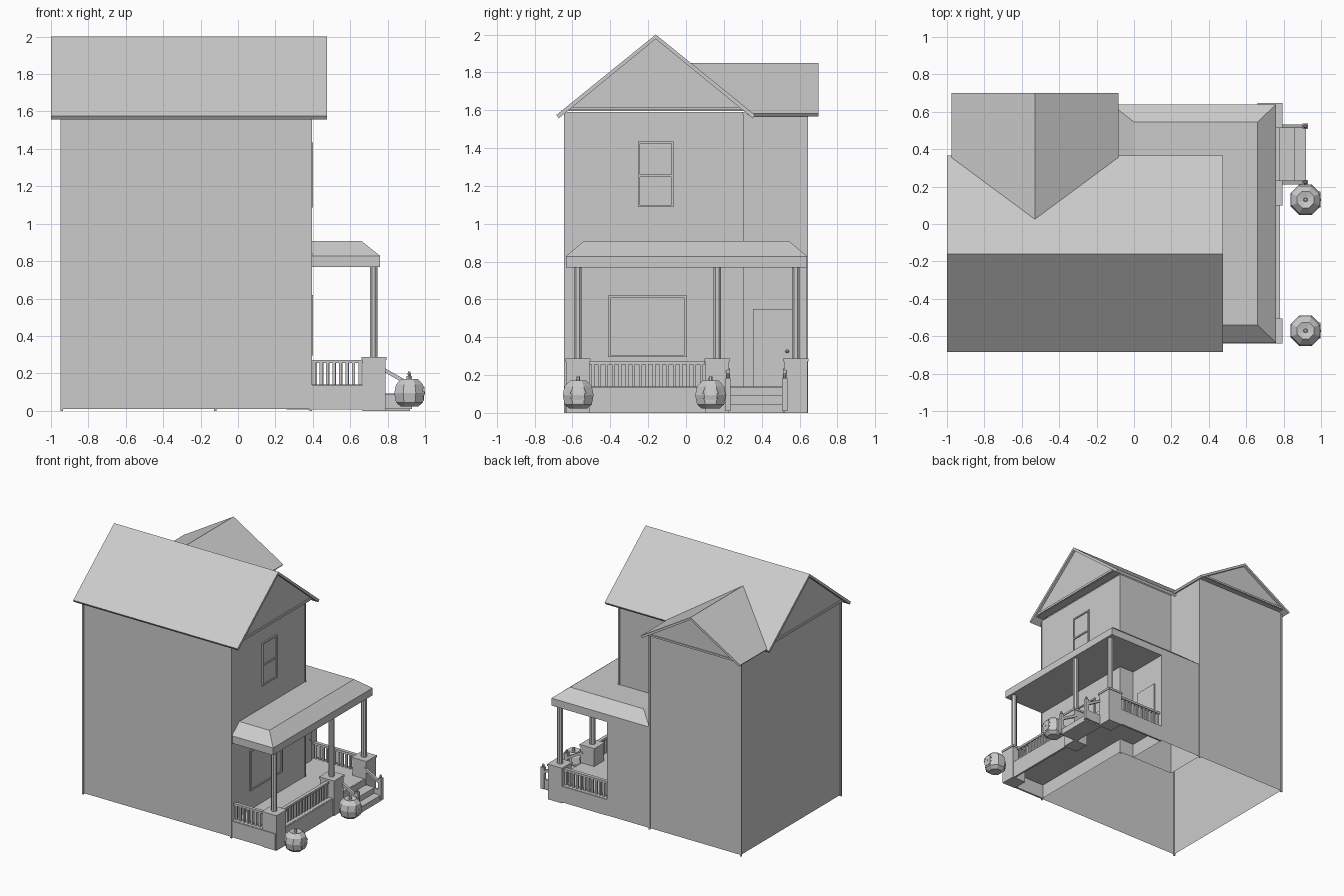
import bpy, bmesh, math
from mathutils import Vector

if "Cube" in bpy.data.objects:
    bpy.data.objects.remove(bpy.data.objects["Cube"])


def mesh_obj(name, verts, faces, fix=True):
    bm = bmesh.new()
    vs = [bm.verts.new(v) for v in verts]
    for f in faces:
        bm.faces.new([vs[i] for i in f])
    if fix:
        bmesh.ops.recalc_face_normals(bm, faces=bm.faces)
    me = bpy.data.meshes.new(name)
    bm.to_mesh(me)
    bm.free()
    ob = bpy.data.objects.new(name, me)
    bpy.context.collection.objects.link(ob)
    return ob


def loft(name, rings, caps=True):
    n = len(rings[0])
    verts = [p for r in rings for p in r]
    faces = [(k * n + i, k * n + (i + 1) % n, (k + 1) * n + (i + 1) % n, (k + 1) * n + i)
             for k in range(len(rings) - 1) for i in range(n)]
    if caps:
        faces += [tuple(range(n))[::-1], tuple(range((len(rings) - 1) * n, len(rings) * n))]
    return mesh_obj(name, verts, faces)


def box(name, x0, x1, y0, y1, z0, z1):
    ring = [(x0, y0), (x1, y0), (x1, y1), (x0, y1)]
    return loft(name, [[(x, y, z) for x, y in ring] for z in (z0, z1)])


def tube(name, c, levels, sides=8):
    # levels: (radius, height) pairs, flat side facing +x
    angs = [2 * math.pi * (i + 0.5) / sides for i in range(sides)]
    return loft(name, [[(c[0] + r * math.cos(a), c[1] + r * math.sin(a), z) for a in angs]
                       for r, z in levels])


def beam(name, a, b, w):
    a, b = Vector(a), Vector(b)
    s = Vector((0, 1, 0)) * w / 2
    u = (b - a).cross(Vector((0, 1, 0))).normalized() * w / 2
    return loft(name, [[p - s - u, p + s - u, p + s + u, p - s + u] for p in (a, b)])


# house walls: L footprint, open shell
foot = [(-.94, -.64), (.39, -.64), (.39, .30), (-.12, .30), (-.12, .64), (-.94, .64)]
loft("house_walls", [[(x, y, z) for x, y in foot] for z in (.01, 1.59)], caps=False)
mesh_obj("entry_walls", [(.26, .30, .01), (.26, .64, .01), (-.12, .64, .01),
                         (.26, .30, .80), (.26, .64, .80), (-.12, .64, .80)],
         [(0, 1, 4, 3), (1, 2, 5, 4)])

# corner boards
for x, y in foot:
    if (x, y) != (-.12, .30):
        box("corner_board", x - .008, x + .005, y - .005, y + .005, 0, 1.58)


def gable_roof(name, half, ridge, eave, t, place, near, far):
    # near = (position at ridge, position at eave); place maps (across, along, z)
    prof = [(-half, eave), (0, ridge), (half, eave),
            (half - .012, eave - t), (0, ridge - t * 1.3), (-half + .012, eave - t)]
    ends = [near[1], near[0], near[1], near[1], near[0], near[1]]
    loft(name, [[place(a, e, z) for (a, z), e in zip(prof, ends)],
                [place(a, far, z) for a, z in prof]])


def pediment(name, half, base, apex, place, at, depth):
    tri = [(-half, base), (half, base), (0, apex)]
    loft(name, [[place(a, s, z) for a, z in tri] for s in (at, at + depth)])


main = lambda a, s, z: (s, a - .16, z)
wing = lambda a, s, z: (a - .53, s, z)
gable_roof("main_roof", .525, 2.0, 1.575, .018, main, (-1, -1), .475)
gable_roof("wing_roof", .447, 1.85, 1.582, .015, wing, (.02, .34), .70)

# closed gable ends with soffits
for at, d in ((-.975, .036), (.454, -.065)):
    pediment("main_gable", .475, 1.597, 1.98, main, at, d)
pediment("wing_gable", .41, 1.59, 1.833, wing, .68, -.05)
box("main_gable_trim", .452, .462, -.61, .29, 1.60, 1.618)
box("main_gable_trim_left", -.983, -.973, -.61, .29, 1.60, 1.618)
box("wing_gable_trim", -.92, -.14, .678, .688, 1.592, 1.607)

# porch roof with sloped rim
outer = [(-.12, .64), (.76, .64), (.76, -.635), (.39, -.635), (.39, .30), (-.12, .30)]
inner = [(0, .545), (.66, .545), (.66, -.54), (.39, -.54), (.39, .30), (0, .30)]
loft("porch_roof", [[(x, y, .768) for x, y in outer], [(x, y, .828) for x, y in outer],
                    [(x, y, .908) for x, y in inner]])

# porch floor and skirt
box("porch_floor", .26, .77, .30, .635, .125, .14)
box("porch_floor_front", .39, .77, -.63, .30, .125, .14)
box("porch_skirt_side", .765, .78, -.63, .64, 0, .138)
box("porch_skirt_front", .39, .78, -.64, -.625, .008, .138)
box("porch_skirt_back", .26, .78, .625, .64, .008, .138)

# piers and columns
for y in (-.572, .165, .58):
    box("pier", .665, .788, y - .062, y + .062, 0, .272)
    box("pier_cap", .66, .793, y - .067, y + .067, .272, .288)
    tube("column", (.725, y), [(.022, .285), (.022, .775)])


def railing(name, axis, fixed, a, b):
    def bar(part, s0, s1, w, z0, z1):
        if axis == 'x':
            box(part, s0, s1, fixed - w, fixed + w, z0, z1)
        else:
            box(part, fixed - w, fixed + w, s0, s1, z0, z1)
    bar(name + "_top_rail", a, b, .014, .255, .272)
    n = round((b - a) / .035)
    for i in range(n):
        c = a + (i + .5) * (b - a) / n
        bar(name + "_baluster", c - .008, c + .008, .008, .135, .257)


railing("front", 'x', -.60, .39, .67)
railing("side", 'y', .735, -.51, .10)
railing("back", 'x', .605, .26, .67)

# steps, newel posts, handrails
box("upper_step", .78, .86, .225, .515, 0, .092)
box("lower_step", .86, .92, .225, .515, 0, .048)
for y in (.222, .522):
    box("newel_post", .90, .93, y - .014, y + .014, .01, .185)
    tube("newel_knob", (.915, y), [(.006, .185), (.011, .197), (.005, .21)], 6)
    beam("handrail", (.77, y, .225), (.91, y, .145), .02)
    box("stringer", .78, .91, y - .008, y + .008, .01, .09)


def frame(name, x, y0, y1, z0, z1, w, bar=None):
    for a, b in ((y0, y0 + w), (y1 - w, y1)):
        box(name + "_stile", x, x + .012, a, b, z0, z1)
    for z in [z0, z1 - w] + ([bar] if bar else []):
        box(name + "_rail", x, x + .012, y0 + w, y1 - w, z, z + w)
    box(name + "_pane", x, x + .004, y0, y1, z0, z1)


frame("upper_window", .389, -.255, -.065, 1.088, 1.435, .012, 1.248)
frame("picture_window", .389, -.412, .005, .295, .62, .012)
box("door", .26, .268, .355, .56, .14, .548)
tube("door_knob", (.277, .535), [(.005, .316), (.011, .325), (.005, .334)], 6)

# carved pumpkins
for y in (-.57, .13):
    c = (.917, y)
    tube("pumpkin", c, [(.05, .022), (.078, .045), (.088, .095), (.078, .14),
                        (.048, .17), (.018, .163)])
    tube("pumpkin_stem", c, [(.012, .16), (.009, .192)], 6)
    for s in (-1, 1):
        tri = [(s * .03 - .013, .103), (s * .03 + .013, .103), (s * .03, .13)]
        loft("pumpkin_eye", [[(x, y + a, z) for a, z in tri] for x in (.96, .997)])
    tri = [(-.007, .09), (.007, .09), (0, .104)]
    loft("pumpkin_nose", [[(x, y + a, z) for a, z in tri] for x in (.97, 1.0)])
    mouth = [(-.042, .08), (-.02, .055), (.02, .055), (.042, .08), (.018, .068), (-.018, .068)]
    loft("pumpkin_mouth", [[(x, y + a, z) for a, z in mouth] for x in (.96, .995)])
